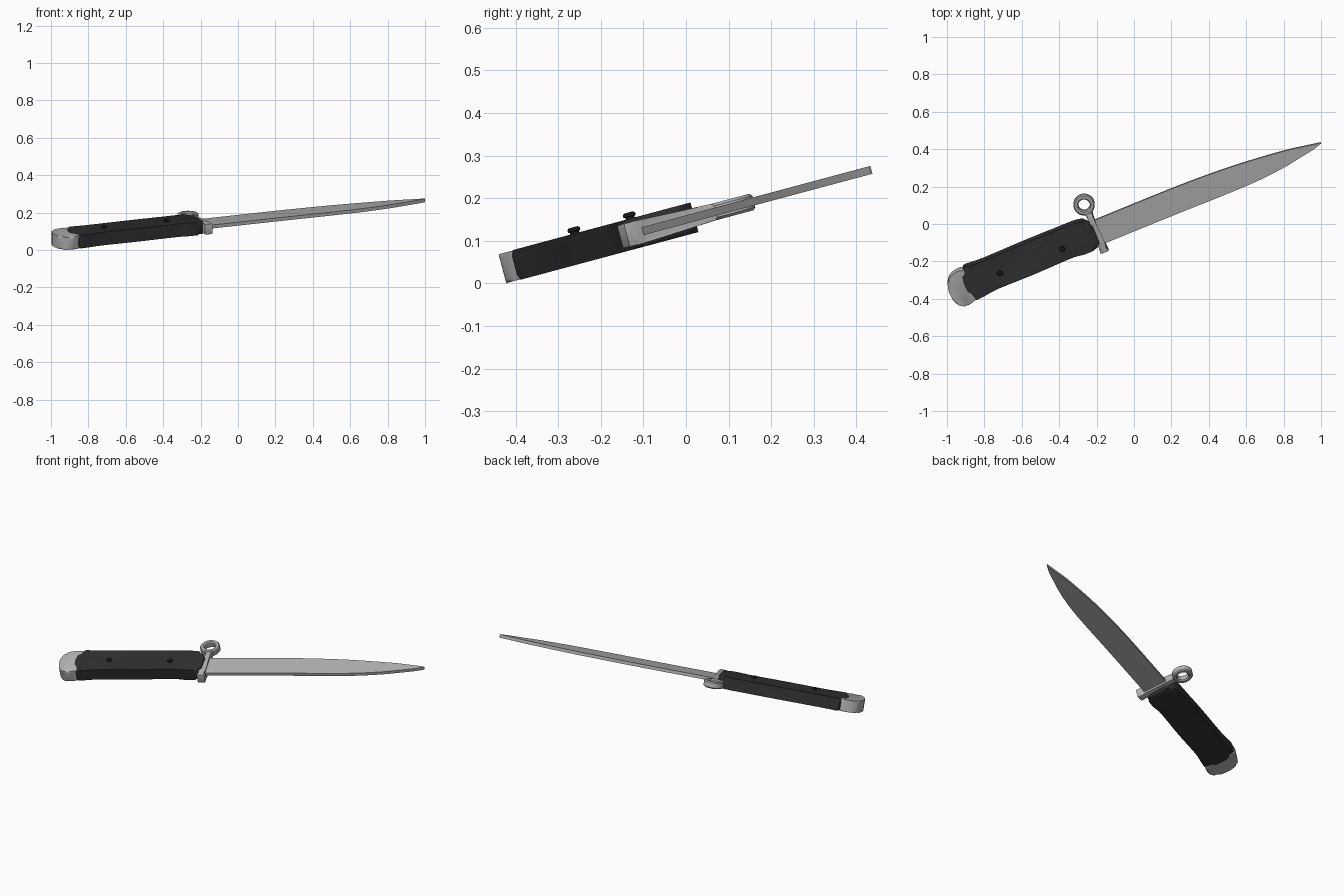
import bpy, bmesh, math
from mathutils import Matrix, Vector

if "Cube" in bpy.data.objects:
    bpy.data.objects.remove(bpy.data.objects["Cube"])

# Local frame: x along the knife, y across it, z through its thickness
POSE = (Matrix.Translation((0, 0, 0.15)) @ Matrix.Rotation(math.radians(15), 4, 'X')
        @ Matrix.Rotation(math.radians(22), 4, 'Z'))


def material(name, value):
    m = bpy.data.materials.new(name)
    m.diffuse_color = (value, value, value, 1)
    m.use_nodes = True
    m.node_tree.nodes["Principled BSDF"].inputs["Base Color"].default_value = m.diffuse_color
    return m


STEEL = material("steel grey", 0.44)
GRIP = material("grip black", 0.03)
SCREW = material("screw black", 0.015)


def finish(bm, name, mat):
    bmesh.ops.recalc_face_normals(bm, faces=bm.faces[:])
    bm.transform(POSE)
    me = bpy.data.meshes.new(name)
    bm.to_mesh(me)
    bm.free()
    me.materials.append(mat)
    ob = bpy.data.objects.new(name, me)
    bpy.context.collection.objects.link(ob)
    bpy.ops.object.select_all(action='DESELECT')
    ob.select_set(True)
    bpy.context.view_layer.objects.active = ob
    bpy.ops.object.shade_smooth_by_angle(angle=math.radians(35))
    return ob


def spline(pts, steps=4):
    """Smooth open path through the points."""
    p = [Vector(q) for q in pts]
    p = [2 * p[0] - p[1]] + p + [2 * p[-1] - p[-2]]
    out = []
    for i in range(1, len(p) - 2):
        a, b, c, d = p[i - 1:i + 3]
        for k in range(steps):
            t = k / steps
            out.append(0.5 * (2 * b + (c - a) * t + (2 * a - 5 * b + 4 * c - d) * t * t
                              + (3 * b - a - 3 * c + d) * t ** 3))
    return out + [p[-2]]


def slab(name, outline, half, mat, bevel=0.0, segments=3):
    """Extrude an outline to +-half(y), rounding both rims."""
    bm = bmesh.new()
    n = len(outline)
    low = [bm.verts.new((x, y, -half(y))) for x, y in outline]
    top = [bm.verts.new((x, y, half(y))) for x, y in outline]
    bm.faces.new(low[::-1])
    bm.faces.new(top)
    for i in range(n):
        j = (i + 1) % n
        bm.faces.new((low[i], low[j], top[j], top[i]))
    if bevel:
        rims = [e for e in bm.edges if e.verts[0].co.z * e.verts[1].co.z > 0]
        bmesh.ops.bevel(bm, geom=rims, offset=bevel, segments=segments,
                        profile=0.5, affect='EDGES', clamp_overlap=True)
    return finish(bm, name, mat)


def lathe(name, section, centre, mat, count=32, closed=False):
    """Turn a radius/height section about the thickness axis."""
    bm = bmesh.new()
    rows = []
    for k in range(count):
        a = 2 * math.pi * k / count
        rows.append([bm.verts.new((centre[0] + r * math.cos(a), centre[1] + r * math.sin(a), z))
                     for r, z in section])
    m = len(section)
    for k in range(count):
        a, b = rows[k], rows[(k + 1) % count]
        for i in range(m if closed else m - 1):
            j = (i + 1) % m
            bm.faces.new((a[i], b[i], b[j], a[j]))
    if not closed:
        bm.faces.new([r[-1] for r in rows])
        bm.faces.new([r[0] for r in rows])
    return finish(bm, name, mat)


# Blade: straight spine, both edges curving into the point
spine = spline([(-0.21, 0.10), (0.25, 0.107), (0.50, 0.104), (0.68, 0.095),
                (0.90, 0.075), (1.01, 0.058), (1.094, 0.044)])
edge = spline([(1.094, 0.040), (1.04, 0.024), (0.96, 0.009), (0.836, -0.012),
               (0.63, -0.028), (0.20, -0.033), (-0.21, -0.039)])
slab("blade", spine + edge, lambda y: 0.0095, STEEL)

# Grip: gently waisted, rounded at the guard, bulging into the pommel
grip_top = spline([(-0.934, 0.126), (-0.87, 0.122), (-0.80, 0.121), (-0.575, 0.128),
                   (-0.40, 0.130), (-0.285, 0.130), (-0.235, 0.115), (-0.207, 0.075)])
grip_low = spline([(-0.207, -0.018), (-0.235, -0.044), (-0.30, -0.049), (-0.36, -0.042),
                   (-0.45, -0.044), (-0.60, -0.050), (-0.80, -0.052), (-0.887, -0.062),
                   (-0.945, -0.068)])
grip_end = spline([(-0.960, -0.02), (-0.964, 0.04), (-0.955, 0.09)])
slab("grip", grip_top + grip_low + grip_end, lambda y: 0.036, GRIP, 0.014)

# Pommel cap
cap = spline([(-0.93, 0.112), (-0.955, 0.119), (-1.00, 0.112), (-1.035, 0.09), (-1.052, 0.05),
              (-1.055, 0.01), (-1.046, -0.04), (-1.02, -0.068), (-0.985, -0.077),
              (-0.93, -0.062)])
slab("pommel", cap, lambda y: 0.035, STEEL, 0.012)

# Guard: bar flared at its lower end, thinning toward the ring
right = [(-0.180, -0.082), (-0.180, -0.062), (-0.186, -0.03), (-0.186, 0.11), (-0.180, 0.15)]
left = [(-0.222, 0.15), (-0.216, 0.11), (-0.216, -0.03), (-0.224, -0.062), (-0.224, -0.082)]
slab("guard", right + left, lambda y: 0.026 - 0.04 * y, STEEL, 0.006, 2)

# Ring at the upper end of the guard
ri, ro, h, b = 0.031, 0.057, 0.020, 0.006
lathe("guard_ring", [(ri, -h + b), (ri + b, -h), (ro - b, -h), (ro, -h + b),
                     (ro, h - b), (ro - b, h), (ri + b, h), (ri, h - b)],
      (-0.207, 0.200), STEEL, 40, True)

# Grip screws, on the upper face only
for i, x in enumerate((-0.762, -0.403)):
    lathe(f"screw_{i + 1}", [(0.011, 0.03), (0.011, 0.040), (0.015, 0.042),
                             (0.015, 0.047), (0.011, 0.051)], (x, 0.027), SCREW, 20)
